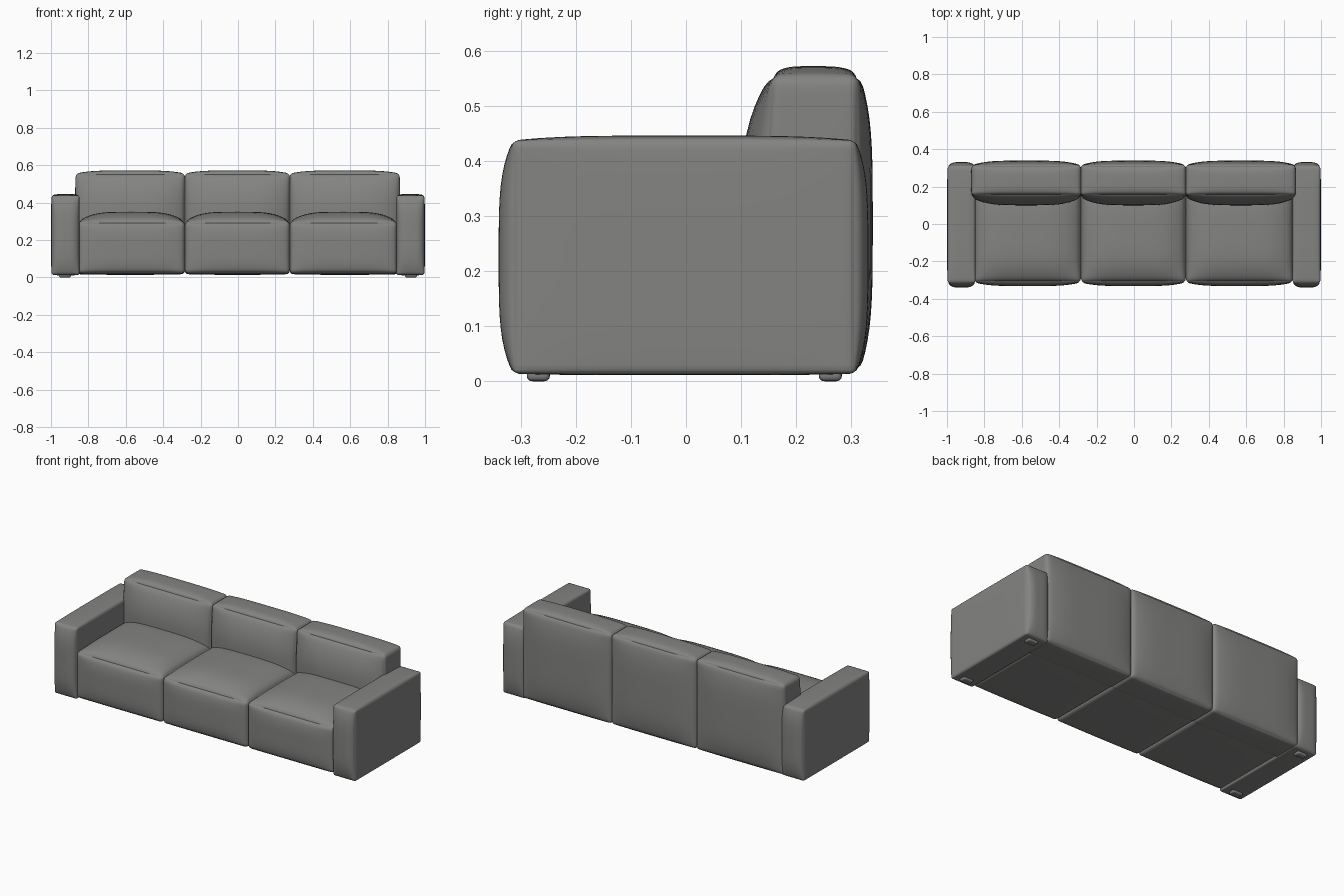
import bpy, bmesh, math
from mathutils import Vector

default = bpy.data.objects.get("Cube")
if default:
    bpy.data.objects.remove(default, do_unlink=True)


def make_material(name, color):
    mat = bpy.data.materials.new(name)
    mat.use_nodes = True
    mat.diffuse_color = color
    mat.node_tree.nodes["Principled BSDF"].inputs["Base Color"].default_value = color
    return mat


fabric = make_material("grey fabric", (0.23, 0.23, 0.225, 1))


def cushion(name, low, high, radius, bulges, cuts=23):
    """Rounded box whose faces swell outward; bulges maps (axis, sign) to an amount."""
    low, high = Vector(low), Vector(high)
    center, half = (low + high) / 2, (high - low) / 2
    bm = bmesh.new()
    bmesh.ops.create_cube(bm, size=2)
    bmesh.ops.subdivide_edges(bm, edges=bm.edges[:], cuts=cuts, use_grid_fill=True)
    for v in bm.verts:
        # Pack the grid towards the edges, then round them
        p = Vector([math.sin(c * math.pi / 2) for c in v.co])
        full = Vector([p[i] * half[i] for i in range(3)])
        inner = Vector([max(radius - half[i], min(half[i] - radius, full[i]))
                        for i in range(3)])
        pos = inner + (full - inner).normalized() * radius
        # Swell each face, fading out to its borders
        for (axis, sign), amount in bulges.items():
            a, b = [p[i] for i in range(3) if i != axis]
            fade = max(0, sign * p[axis]) * (1 - a ** 4) * (1 - b ** 4)
            pos[axis] += sign * amount * fade
        v.co = center + pos
    bmesh.ops.recalc_face_normals(bm, faces=bm.faces[:])
    mesh = bpy.data.meshes.new(name)
    bm.to_mesh(mesh)
    bm.free()
    mesh.materials.append(fabric)
    obj = bpy.data.objects.new(name, mesh)
    bpy.context.collection.objects.link(obj)
    bpy.ops.object.select_all(action="DESELECT")
    obj.select_set(True)
    bpy.context.view_layer.objects.active = obj
    bpy.ops.object.shade_smooth_by_angle(angle=math.radians(40))
    return obj


X, Y, Z = range(3)

# Three seat blocks and three back blocks, side by side
seams = (-0.284, 0.277)
seat_edges = (-0.855, *seams, 0.85)
back_edges = (-0.868, *seams, 0.864)
for i, place in enumerate(("right", "middle", "left")):
    cushion(place + "_seat",
            (seat_edges[i], -0.312, 0.02), (seat_edges[i + 1], 0.24, 0.298), 0.022,
            {(Z, 1): 0.053, (Z, -1): 0.005, (Y, -1): 0.02})
    back = cushion(place + "_back",
                   (back_edges[i], 0.142, 0.018), (back_edges[i + 1], 0.315, 0.555), 0.018,
                   {(Z, 1): 0.017, (Z, -1): 0.004, (Y, -1): 0.042, (Y, 1): 0.024,
                    (X, 1): 0.003, (X, -1): 0.003})
    # Lean the upper front of the back cushion rearwards
    for v in back.data.vertices:
        lean = max(0, (v.co.z - 0.4) / 0.17)
        front = max(0, min(1, (0.24 - v.co.y) / 0.1))
        v.co.y += 0.014 * lean * front

# Arms with swollen fronts and backs, and their low feet
for side, name in ((-1, "right"), (1, "left")):
    inside, outside = sorted((side * 0.848, side * 0.996))
    cushion(name + "_arm", (inside, -0.314, 0.014), (outside, 0.308, 0.437), 0.01,
            {(Y, -1): 0.026, (Y, 1): 0.023, (Z, 1): 0.009, (Z, -1): 0.003,
             (X, side): 0.004})
    for y, end in ((-0.268, "front"), (0.262, "back")):
        cushion(f"{name}_{end}_foot", (side * 0.925 - 0.033, y - 0.021, 0),
                (side * 0.925 + 0.033, y + 0.021, 0.03), 0.01, {}, cuts=9)
